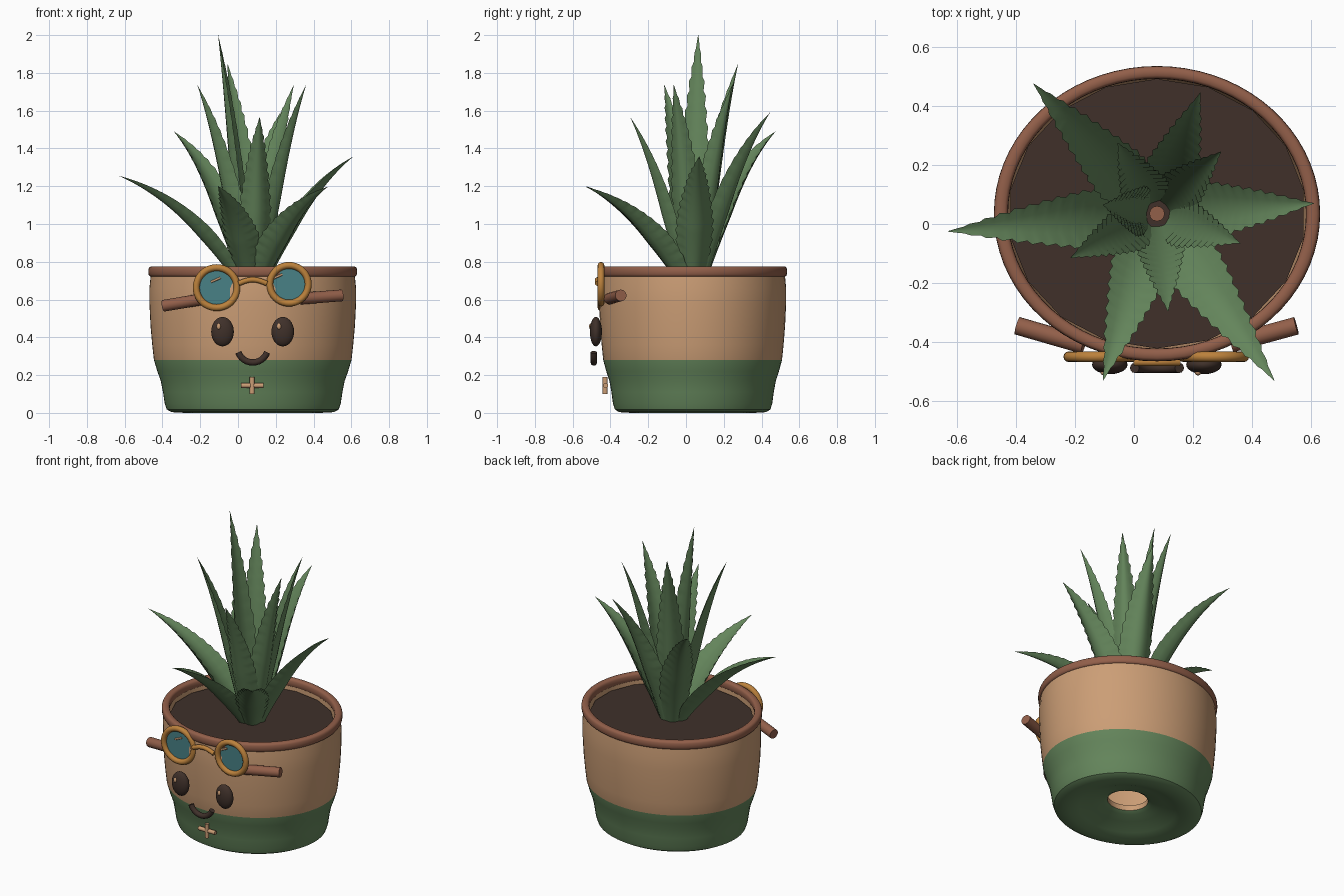
import bpy, bmesh, math
from mathutils import Vector, Matrix

cube = bpy.data.objects.get("Cube")
if cube:
    bpy.data.objects.remove(cube)

CX, CY = 0.078, 0.035      # pot centre
SQUASH = 0.905             # pot is a little shallower than wide


def material(name, rgb):
    m = bpy.data.materials.new(name)
    m.use_nodes = True
    m.diffuse_color = (*rgb, 1)
    m.node_tree.nodes["Principled BSDF"].inputs["Base Color"].default_value = (*rgb, 1)
    return m


green = material("leaf green", (0.127, 0.235, 0.105))
tan = material("tan clay", (0.60, 0.34, 0.18))
brown = material("terracotta brown", (0.29, 0.115, 0.068))
dark = material("dark soil", (0.050, 0.030, 0.023))
gold = material("gold frame", (0.50, 0.22, 0.045))
teal = material("teal lens", (0.065, 0.22, 0.24))


def finish(name, bm, *mats, angle=40):
    bmesh.ops.recalc_face_normals(bm, faces=bm.faces)
    mesh = bpy.data.meshes.new(name)
    bm.to_mesh(mesh)
    bm.free()
    for m in mats:
        mesh.materials.append(m)
    mesh.shade_smooth()
    mesh.set_sharp_from_angle(angle=math.radians(angle))
    obj = bpy.data.objects.new(name, mesh)
    bpy.context.collection.objects.link(obj)
    return obj


def skin(bm, rings, loop=False):
    """Bridge rings of vertices that each run round a closed section."""
    pairs = list(zip(rings, rings[1:] + rings[:1])) if loop else list(zip(rings, rings[1:]))
    for a, b in pairs:
        n = len(a)
        for i in range(n):
            j = (i + 1) % n
            bm.faces.new((a[i], a[j], b[j], b[i]))


def lathe(name, profile, *mats, rule=None, sides=72):
    """Spin a closed (radius, z) profile round the pot's axis."""
    bm = bmesh.new()
    rings = []
    for r, z in profile:
        angles = [math.tau * i / sides for i in range(sides)]
        rings.append([bm.verts.new((CX + r * math.cos(a), CY + SQUASH * r * math.sin(a), z))
                      for a in angles])
    skin(bm, rings, loop=True)
    if rule:
        for f in bm.faces:
            f.material_index = rule(f)
    return finish(name, bm, *mats)


def tube(name, points, radius, mat, closed=False, sides=12):
    """Round rod along a path that stays close to the front plane."""
    pts = [Vector(p) for p in points]
    n = len(pts)
    bm = bmesh.new()
    rings = []
    for i, p in enumerate(pts):
        a = pts[(i - 1) % n] if closed else pts[max(i - 1, 0)]
        b = pts[(i + 1) % n] if closed else pts[min(i + 1, n - 1)]
        t = (b - a).normalized()
        u = t.cross(Vector((0, 1, 0))).normalized()
        v = t.cross(u)
        rings.append([bm.verts.new(p + radius * (math.cos(k * math.tau / sides) * u
                                                 + math.sin(k * math.tau / sides) * v))
                      for k in range(sides)])
    skin(bm, rings, loop=closed)
    if not closed:
        bm.faces.new(rings[0])
        bm.faces.new(rings[-1])
    return finish(name, bm, mat, angle=50)


def ellipsoid(name, centre, radii, mat):
    bm = bmesh.new()
    place = Matrix.Translation(centre) @ Matrix.Diagonal((*radii, 1))
    bmesh.ops.create_uvsphere(bm, u_segments=24, v_segments=14, radius=1, matrix=place)
    return finish(name, bm, mat)


def disc(name, centre, radii, depth, mat, sides, turn=None):
    bm = bmesh.new()
    place = Matrix.Translation(centre) @ (turn or Matrix()) @ Matrix.Diagonal((*radii, 1, 1))
    bmesh.ops.create_cone(bm, cap_ends=True, segments=sides, radius1=1, radius2=1,
                          depth=depth, matrix=place)
    return finish(name, bm, mat)


# Pot shell: outside wall, inside wall, dished floor with a drain hole
BAND = 0.28
shell = [(0.36, 0), (0.43, 0.004), (0.455, 0.018), (0.466, 0.05), (0.475, 0.11),
         (0.487, 0.17), (0.505, 0.22), (0.523, BAND), (0.532, 0.36), (0.541, 0.46),
         (0.547, 0.58), (0.547, 0.66), (0.54, 0.73), (0.51, 0.74), (0.505, 0.6),
         (0.45, 0.16), (0.4, 0.12), (0.125, 0.11), (0.125, 0.075), (0.15, 0.06),
         (0.22, 0.05), (0.3, 0.018)]


def band_rule(face):
    c = face.calc_center_median()
    r = math.hypot(c.x - CX, (c.y - CY) / SQUASH)
    outside = r > 0.455 or (c.z < 0.1 and r > 0.126)
    return 1 if c.z < BAND and outside else 0


lathe("pot", shell, tan, green, rule=band_rule)

# Rolled rim
rim = []
for i in range(16):
    a = math.tau * i / 16
    rim.append((0.529 + 0.024 * math.copysign(abs(math.cos(a)) ** 0.7, math.cos(a)),
                0.748 + 0.028 * math.copysign(abs(math.sin(a)) ** 0.7, math.sin(a))))
lathe("pot_rim", rim, brown)

# Soil and the stub of the stem
disc("soil", (CX, CY, 0.69), (0.505, 0.505 * SQUASH), 0.03, dark, 18)
disc("stem", (CX, CY, 0.79), (0.026, 0.026), 0.18, brown, 12)


def leaf(name, tip, width):
    """Curved tapering blade with a hollow top, rounded back and toothed edges."""
    tip = Vector(tip)
    flat = Vector((tip.x - CX, tip.y - CY, 0))
    reach = flat.length
    d = flat.normalized()
    side = Vector((0, 0, 1)).cross(d)
    start = Vector((CX, CY, 0.69)) + d * (0.025 + 0.05 * reach)
    rise = tip.z - start.z
    bend = start + d * reach * 0.34 + Vector((0, 0, rise * (0.55 + 0.28 * reach)))
    steps = 45
    bm = bmesh.new()
    rings = []
    for i in range(steps + 1):
        t = i / steps
        p = start.lerp(bend, t).lerp(bend.lerp(tip, t), t)
        tangent = (bend - start).lerp(tip - bend, t).normalized()
        up = tangent.cross(side)
        if t < 0.35:
            w = width * (0.62 + 0.38 * math.sin(t / 0.35 * math.pi / 2))
        else:
            w = width * (1 - ((t - 0.35) / 0.65) ** 1.25)
        w = max(w, 0.001)
        tooth = 0.011 * (i % 3) / 2 * min(1, 4 * (1 - t)) if t > 0.12 else 0
        ring = []
        for u in (-1, -0.5, 0, 0.5, 1):
            across = u * w + (u * tooth if abs(u) == 1 else 0)
            ring.append(p + side * across + up * w * 0.35 * u * u)
        for u in (0.75, 0.4, 0, -0.4, -0.75):
            ring.append(p + side * u * w + up * w * (0.35 - 0.8 * (1 - u * u)))
        rings.append([bm.verts.new(v) for v in ring])
    skin(bm, rings)
    bm.faces.new(rings[0])
    bm.faces.new(rings[-1])
    return finish(name, bm, green, angle=45)


# Leaves, from the spreading outer ring to the upright heart
tips = [(-0.63, -0.025, 1.255), (0.61, 0.07, 1.357), (-0.34, 0.475, 1.49),
        (0.225, 0.445, 1.59), (0.475, -0.53, 1.197), (-0.105, -0.53, 1.2),
        (0.295, 0.245, 1.735), (0.36, -0.065, 1.735), (0.115, -0.295, 1.565),
        (-0.215, -0.115, 1.735), (-0.055, 0.275, 1.845), (-0.105, 0.065, 2.0)]
for n, tip in enumerate(tips):
    leaf(f"leaf_{n + 1}", tip, 0.092 if n < 6 else 0.078)

# Sunglasses: frames, lenses, glints
facing = Matrix.Rotation(math.pi / 2, 4, 'X')
for label, x, z, r in (("right", -0.113, 0.663, 0.106), ("left", 0.27, 0.681, 0.1)):
    loop = [(x + 1.02 * r * math.cos(a), -0.45, z + r * math.sin(a))
            for a in (math.tau * i / 40 for i in range(40))]
    tube(f"{label}_frame", loop, 0.018, gold, closed=True)
    disc(f"{label}_lens", (x, -0.443, z), (r, r), 0.009, teal, 40, facing)
    gx = x - 0.005 if label == "right" else x - 0.06
    tube(f"{label}_lens_glint", [(gx - 0.025, -0.449, z + 0.03), (gx + 0.025, -0.449, z + 0.052)],
         0.006, tan, sides=8)

# Bridge between the lenses
bridge = [(CX + 0.075 * s, -0.468, 0.685 + 0.02 * math.cos(s * math.pi / 2))
          for s in (k / 6 for k in range(-6, 7))]
tube("glasses_bridge", bridge, 0.014, gold)

# Side arms of the glasses
tube("right_arm", [(-0.395, -0.345, 0.567), (-0.17, -0.41, 0.605)], 0.031, brown, sides=14)
tube("left_arm", [(0.55, -0.345, 0.622), (0.33, -0.405, 0.605)], 0.031, brown, sides=14)

# Eyes with a small highlight
for label, x in (("right", -0.082), ("left", 0.237)):
    ellipsoid(f"{label}_eye", (x, -0.477, 0.43), (0.06, 0.032, 0.078), dark)
    ellipsoid(f"{label}_eye_glint", (x - 0.02, -0.505, 0.458), (0.011, 0.008, 0.016), tan)

# Smile
smile = [(CX + 0.08 * math.sin(a), -0.488, 0.345 - 0.078 * math.cos(a))
         for a in (math.radians(k) for k in range(-72, 73, 12))]
tube("mouth", smile, 0.017, dark)

# Crossed patch on the band
tube("patch_across", [(0.015, -0.425, 0.145), (0.135, -0.425, 0.145)], 0.013, tan)
tube("patch_upright", [(0.075, -0.428, 0.1), (0.075, -0.428, 0.19)], 0.013, tan)
